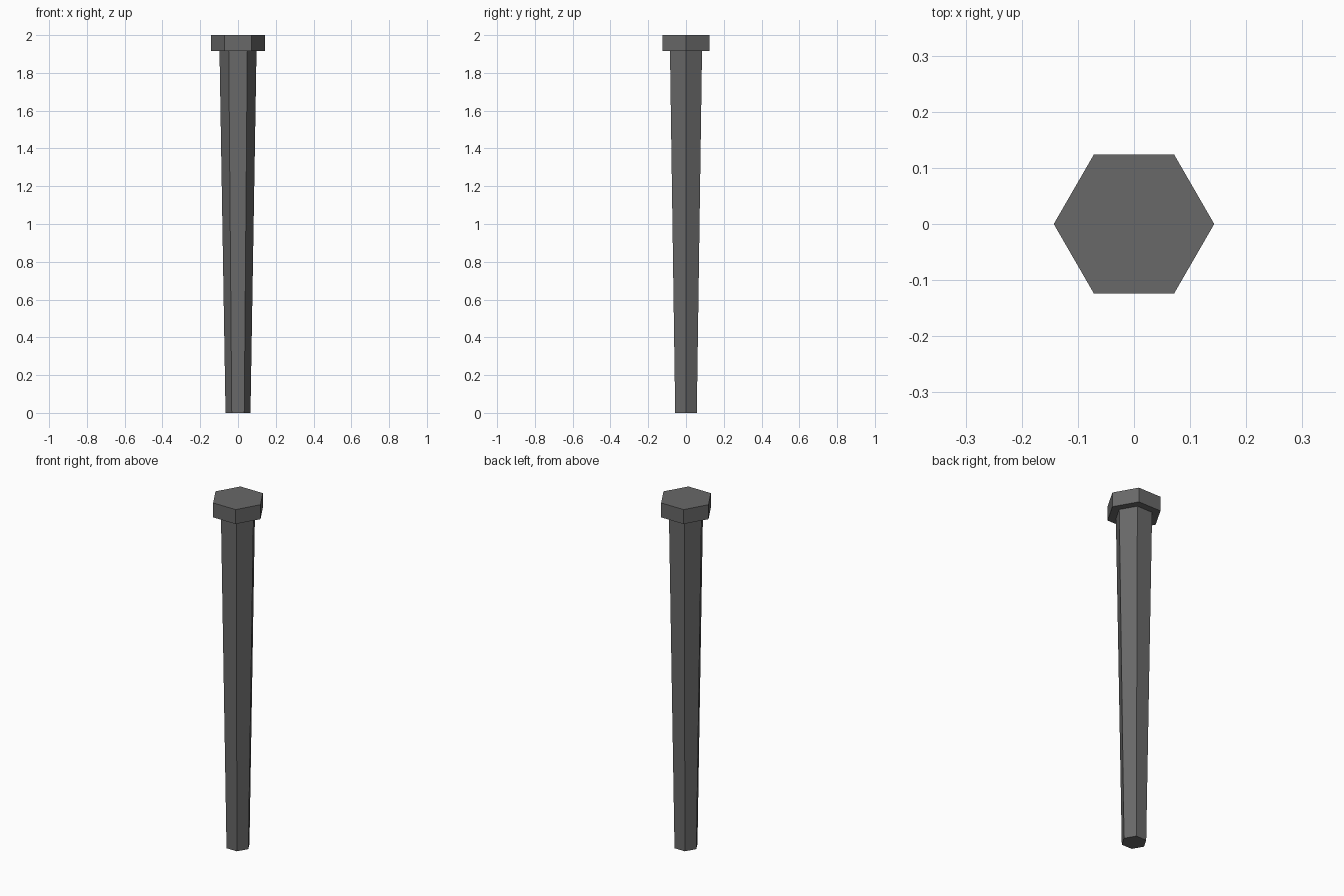
import bpy
import math

if "Cube" in bpy.data.objects:
    bpy.data.objects.remove(bpy.data.objects["Cube"])

metal = bpy.data.materials.new("dark_metal")
metal.diffuse_color = (0.14, 0.14, 0.14, 1)
metal.use_nodes = True
metal.node_tree.nodes["Principled BSDF"].inputs["Base Color"].default_value = metal.diffuse_color


def hex_prism(name, r_bottom, r_top, z0, z1):
    """Six-sided, optionally tapered prism with corners on the x axis."""
    bpy.ops.mesh.primitive_cone_add(vertices=6, radius1=r_bottom, radius2=r_top,
                                    depth=z1 - z0, location=(0, 0, (z0 + z1) / 2),
                                    rotation=(0, 0, math.radians(30)))
    ob = bpy.context.object
    ob.name = name
    ob.data.materials.append(metal)
    return ob


# Tapered shaft
hex_prism("shaft", 0.066, 0.098, 0.0, 1.917)
# Wider flat head
hex_prism("head", 0.143, 0.143, 1.917, 2.0)
